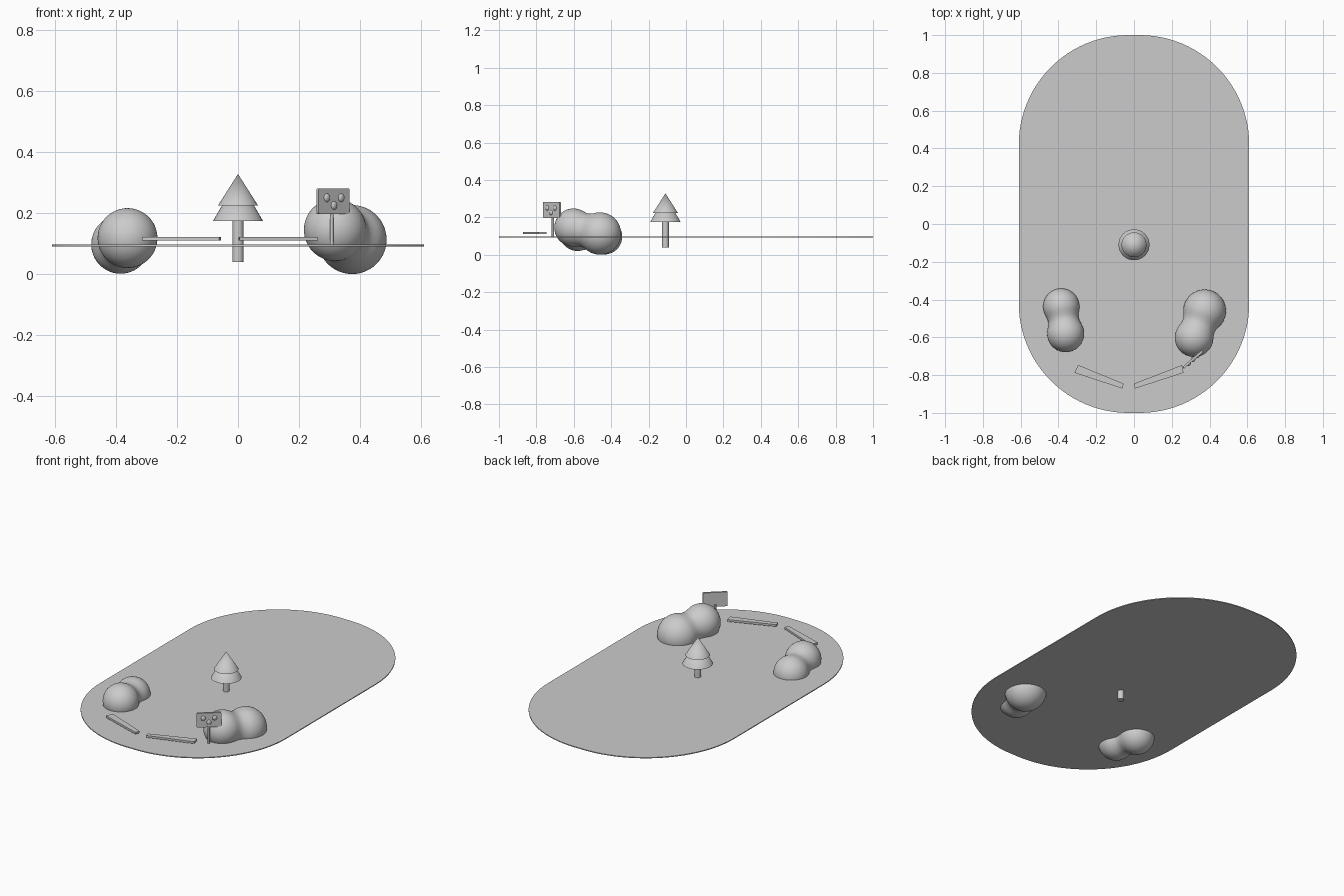
import bpy, bmesh
from math import radians, sin, cos, pi
from mathutils import Vector, Matrix

if "Cube" in bpy.data.objects:
    bpy.data.objects.remove(bpy.data.objects["Cube"])


def finish(bm, name, smooth=None):
    bmesh.ops.recalc_face_normals(bm, faces=bm.faces[:])
    me = bpy.data.meshes.new(name)
    bm.to_mesh(me)
    bm.free()
    ob = bpy.data.objects.new(name, me)
    bpy.context.collection.objects.link(ob)
    if smooth:
        bpy.ops.object.select_all(action='DESELECT')
        ob.select_set(True)
        bpy.context.view_layer.objects.active = ob
        bpy.ops.object.shade_smooth_by_angle(angle=radians(smooth))
    return ob


def slab(name, outline, z0, z1, matrix=None, smooth=None, bevel=0):
    """Extrude a flat outline from z0 to z1."""
    bm = bmesh.new()
    face = bm.faces.new([bm.verts.new((x, y, z0)) for x, y in outline])
    ext = bmesh.ops.extrude_face_region(bm, geom=[face])['geom']
    bmesh.ops.translate(bm, vec=(0, 0, z1 - z0),
                        verts=[v for v in ext if isinstance(v, bmesh.types.BMVert)])
    if bevel:
        bmesh.ops.bevel(bm, geom=bm.edges[:], offset=bevel, segments=1, affect='EDGES')
    if matrix:
        bm.transform(matrix)
    return finish(bm, name, smooth)


def rounded_rect(hx, hy, r, n):
    pts = []
    for k, (sx, sy) in enumerate(((1, 1), (-1, 1), (-1, -1), (1, -1))):
        for i in range(n + 1):
            a = (k + i / n) * pi / 2
            pts.append((sx * (hx - r) + r * cos(a), sy * (hy - r) + r * sin(a)))
    return pts


def cone(name, x, y, z0, z1, r0, r1, sides=32):
    bm = bmesh.new()
    bmesh.ops.create_cone(bm, cap_ends=True, segments=sides, radius1=r0, radius2=r1,
                          depth=z1 - z0,
                          matrix=Matrix.Translation((x, y, (z0 + z1) / 2)))
    return finish(bm, name, 40)


def bush(name, blobs, k=0.05):
    """Two balls melted together: a sphere pushed out to their blended surface."""
    balls = [(Vector(c), r) for c, r in blobs]
    mid = (balls[0][0] + balls[1][0]) / 2

    def dist(p):
        a, b = [(p - c).length - r for c, r in balls]
        h = max(k - abs(a - b), 0) / k
        return min(a, b) - h * h * k / 4

    bm = bmesh.new()
    bmesh.ops.create_icosphere(bm, subdivisions=5, radius=1)
    for v in bm.verts:
        d = v.co.normalized()
        lo, hi = 0.0, 0.5
        for _ in range(16):
            m = (lo + hi) / 2
            if dist(mid + d * m) < 0:
                lo = m
            else:
                hi = m
        v.co = mid + d * lo
    return finish(bm, name, 60)


# Thin lawn
slab("lawn", rounded_rect(0.61, 1.0, 0.58, 24), 0.092, 0.097, smooth=30)

# Bushes
bush("left_bush", [((-0.385, -0.437, 0.098), 0.096), ((-0.362, -0.58, 0.119), 0.098)])
bush("right_bush", [((0.374, -0.46, 0.114), 0.113), ((0.318, -0.602, 0.146), 0.102)])

# Tree
cone("tree_trunk", 0, -0.11, 0.04, 0.19, 0.018, 0.018)
cone("tree_lower_foliage", 0, -0.11, 0.175, 0.315, 0.082, 0)
cone("tree_upper_foliage", 0, -0.11, 0.225, 0.329, 0.066, 0)

# Tapered planks
slab("left_plank", [(-0.314, -0.788), (-0.062, -0.871), (-0.055, -0.845), (-0.297, -0.746)],
     0.111, 0.123)
slab("right_plank", [(0.005, -0.871), (0.262, -0.788), (0.254, -0.747), (0.001, -0.845)],
     0.111, 0.123)

# Sign: board local x along its width, local z outwards
cone("sign_post", 0.307, -0.712, 0.093, 0.21, 0.006, 0.006, 12)
board = (Matrix.Translation((0.311, -0.717, 0.24)) @ Matrix.Rotation(radians(41), 4, 'Z')
         @ Matrix.Rotation(radians(90), 4, 'X'))
slab("sign_board", rounded_rect(0.067, 0.042, 0.006, 4), -0.006, 0.006, board, 30)

# Three studs on the sign
for i, (u, v) in enumerate(((-0.031, 0.011), (0.031, 0.011), (0.0, -0.014))):
    bm = bmesh.new()
    bmesh.ops.create_uvsphere(bm, u_segments=20, v_segments=12, radius=1,
                              matrix=board @ Matrix.Translation((u, v, 0.005))
                              @ Matrix.Diagonal((0.013, 0.014, 0.008, 1)))
    finish(bm, f"sign_stud_{i + 1}", 60)
